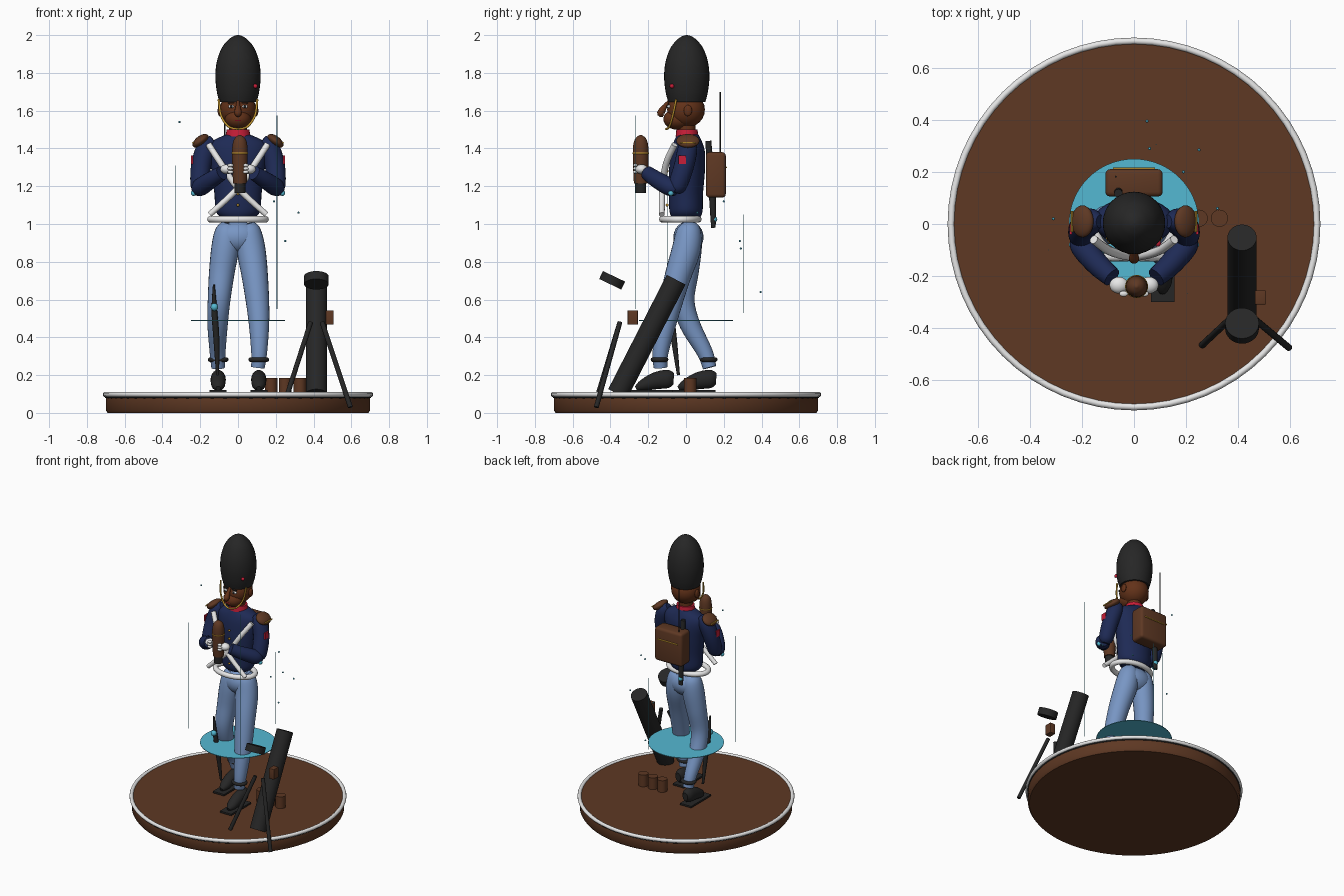
import bpy, bmesh, math
from mathutils import Vector

cube = bpy.data.objects.get("Cube")
if cube:
    bpy.data.objects.remove(cube)


def material(name, hexcode):
    def lin(i):
        c = int(hexcode[i:i + 2], 16) / 255
        return c / 12.92 if c < 0.04 else ((c + 0.055) / 1.055) ** 2.4
    m = bpy.data.materials.new(name)
    col = (lin(0), lin(2), lin(4), 1)
    m.use_nodes = True
    m.diffuse_color = col
    m.node_tree.nodes["Principled BSDF"].inputs["Base Color"].default_value = col
    return m


BROWN = material("wood_brown", "5E3823")
SKIN = material("skin_brown", "633219")
NAVY = material("coat_navy", "1E2A55")
BLUE = material("trouser_blue", "7896C4")
CYAN = material("bright_cyan", "54B8D2")
WHITE = material("strap_white", "E8E8E8")
BLACK = material("soft_black", "262626")
RED = material("collar_red", "C81E38")
GOLD = material("brass_gold", "C89A32")


def finish(bm, name, mat, smooth=True):
    bmesh.ops.recalc_face_normals(bm, faces=bm.faces)
    me = bpy.data.meshes.new(name)
    bm.to_mesh(me)
    bm.free()
    me.materials.append(mat)
    ob = bpy.data.objects.new(name, me)
    bpy.context.collection.objects.link(ob)
    if smooth:
        bpy.context.view_layer.objects.active = ob
        bpy.ops.object.select_all(action='DESELECT')
        ob.select_set(True)
        bpy.ops.object.shade_smooth_by_angle(angle=math.radians(40))
    return ob


def tube(name, mat, pts, upright=False, curve=True, n=24):
    """Loft rings along points given as (x, y, z, rx[, ry])."""
    pts = [Vector((*p, p[3])) if len(p) == 4 else Vector(p) for p in pts]
    path = []
    for i in range(len(pts) - 1):
        a, b = pts[max(i - 1, 0)], pts[i]
        c, d = pts[i + 1], pts[min(i + 2, len(pts) - 1)]
        steps = 5 if curve and len(pts) > 2 else 1
        for k in range(steps):
            t = k / steps
            path.append(b + (c - a) * (t / 2) + (a * 2 - b * 5 + c * 4 - d) * (t * t / 2)
                        + (b * 3 - a - c * 3 + d) * (t ** 3 / 2) if steps > 1 else b)
    path.append(pts[-1])
    bm = bmesh.new()
    rings = []
    up = Vector((0, 0, 1))
    for i, p in enumerate(path):
        d = Vector(path[min(i + 1, len(path) - 1)][:3]) - Vector(path[max(i - 1, 0)][:3])
        q = up.rotation_difference(up if upright else d.normalized())
        ring = []
        for k in range(n):
            a = math.tau * k / n
            off = q @ Vector((math.cos(a) * max(p[3], 0.001), math.sin(a) * max(p[4], 0.001), 0))
            ring.append(bm.verts.new(Vector(p[:3]) + off))
        rings.append(ring)
    for r, s in zip(rings, rings[1:]):
        for k in range(n):
            bm.faces.new((r[k], r[(k + 1) % n], s[(k + 1) % n], s[k]))
    bm.faces.new(rings[0][::-1])
    bm.faces.new(rings[-1])
    return finish(bm, name, mat)


def rod(name, mat, a, b, r, n=16):
    return tube(name, mat, [(*a, r), (*b, r)], n=n)


def ball(name, mat, loc, size, rot=(0, 0, 0), seg=24):
    bm = bmesh.new()
    bmesh.ops.create_uvsphere(bm, u_segments=seg, v_segments=seg // 2, radius=1)
    ob = finish(bm, name, mat)
    ob.location, ob.scale, ob.rotation_euler = loc, size, rot
    return ob


def box(name, mat, loc, size, rot=(0, 0, 0), bevel=0):
    bm = bmesh.new()
    bmesh.ops.create_cube(bm, size=1)
    bmesh.ops.scale(bm, vec=size, verts=bm.verts)
    if bevel:
        bmesh.ops.bevel(bm, geom=bm.edges[:], offset=bevel, segments=3, profile=0.5, affect='EDGES')
    ob = finish(bm, name, mat, bevel > 0)
    ob.location, ob.rotation_euler = loc, rot
    return ob


def ring(name, mat, loc, rx, ry, r):
    """Closed band running round an ellipse."""
    cu = bpy.data.curves.new(name, 'CURVE')
    cu.dimensions, cu.bevel_depth, cu.bevel_resolution = '3D', r, 3
    sp = cu.splines.new('POLY')
    n = 64
    sp.points.add(n - 1)
    for i, p in enumerate(sp.points):
        a = math.tau * i / n
        p.co = (rx * math.cos(a), ry * math.sin(a), 0, 1)
    sp.use_cyclic_u = True
    cu.materials.append(mat)
    ob = bpy.data.objects.new(name, cu)
    ob.location = loc
    bpy.context.collection.objects.link(ob)


# Display base with white rim, floating disc
tube("base", BROWN, [(0, 0, 0, .69), (0, 0, .015, .7), (0, 0, .08, .7), (0, 0, .1, .695)], curve=False, n=96)
ring("base_groove", BLACK, (0, 0, .083), .698, .698, .006)
ring("base_rim", WHITE, (0, 0, .097), .703, .703, .013)
tube("floating_disc", CYAN, [(0, 0, .487, .25), (0, 0, .491, .25)], n=64)

# Legs: left steps forward, right trails
tube("left_leg", BLUE, [(.105, -.135, .24, .036), (.112, -.135, .32, .042), (.11, -.1, .5, .056),
                        (.092, -.05, .7, .068), (.07, 0, .86, .076), (.055, .015, .96, .066), (.045, .015, 1.0, .04)])
tube("right_leg", BLUE, [(-.105, .125, .24, .036), (-.108, .1, .32, .042), (-.108, .02, .47, .054),
                         (-.1, -.015, .6, .06), (-.085, 0, .75, .068), (-.066, .01, .88, .074),
                         (-.055, .015, .96, .066), (-.045, .015, 1.0, .04)])
ball("pelvis", BLUE, (0, .013, .93), (.118, .08, .085))
for side, x, y in (("left", .11, -.14), ("right", -.105, .085)):
    tube(side + "_shoe", BLACK, [(x, y - .125, .13, .012), (x, y - .09, .145, .034, .03), (x, y - .02, .17, .04, .045),
                                 (x, y + .045, .18, .038, .048), (x, y + .075, .18, .02, .03)], n=20)
    box(side + "_sole", BLACK, (x, y - .045, .115), (.09, .23, .012))
    dy = .035 if side == "right" else 0
    ring(side + "_ankle_band", BLACK, (x, y + dy, .282), .043, .035, .012)

# Coat, collar, belts
tube("coat", NAVY, [(0, 0, 1.035, .09, .075), (0, 0, 1.07, .118, .088), (0, 0, 1.16, .125, .09), (0, .005, 1.28, .14, .095),
                    (0, .01, 1.38, .155, .09), (0, .01, 1.435, .14, .075), (0, .01, 1.475, .06, .055)], upright=True, n=32)
tube("collar", RED, [(0, .005, 1.462, .066, .06), (0, .005, 1.50, .06, .056)], n=24)
tube("neck", SKIN, [(0, .005, 1.48, .047), (0, 0, 1.56, .047)])
ring("waist_belt", WHITE, (0, -.03, 1.025), .145, .095, .018)
for s in (1, -1):
    tube("cross_belt", WHITE, [(s * -.15, -.128, 1.05, .015), (0, -.125, 1.19, .017), (s * .09, -.105, 1.32, .017),
                               (s * .155, -.06, 1.42, .017)], n=12)
for i in range(5):
    ball("coat_button", GOLD, (0, -.1, 1.1 + .06 * i), (.008,) * 3, seg=10)

# Arms, shoulder pieces and gloved hands
for s, side in ((1, "left"), (-1, "right")):
    tube(side + "_upper_arm", NAVY, [(s * .205, -.055, 1.165, .025), (s * .203, -.045, 1.2, .048),
                                     (s * .195, -.01, 1.31, .053), (s * .165, .01, 1.41, .05), (s * .13, .01, 1.445, .025)])
    tube(side + "_forearm", NAVY, [(s * .215, -.05, 1.175, .03), (s * .198, -.085, 1.195, .047),
                                   (s * .14, -.155, 1.235, .044), (s * .085, -.205, 1.27, .038)])
    ball(side + "_glove", WHITE, (s * .058, -.235, 1.29), (.036, .032, .026))
    for k in range(3):
        ball(side + "_finger", WHITE, (s * .04, -.268, 1.275 + .018 * k), (.018, .012, .009), seg=10)
    ball(side + "_epaulette", BROWN, (s * .198, .01, 1.44), (.05, .062, .026), (0, s * .65, 0))
    rod(side + "_epaulette_trim", GOLD, (s * .238, -.03, 1.43), (s * .238, .05, 1.43), .005, 8)
    box(side + "_sleeve_patch", RED, (s * .243, -.02, 1.34), (.009, .04, .045))
    ball(side + "_elbow_bead", CYAN, (s * .235, -.08, 1.163), (.015,) * 3, seg=12)

# Head and face
ball("head", SKIN, (0, 0, 1.605), (.096, .1, .095))
ball("jaw", SKIN, (0, -.045, 1.555), (.07, .075, .056))
tube("nose", SKIN, [(0, -.12, 1.572, .006), (0, -.133, 1.587, .02), (0, -.11, 1.625, .012), (0, -.09, 1.65, .008)], n=12)
ball("lips", RED, (0, -.114, 1.548), (.02, .006, .005), seg=12)
for s in (1, -1):
    ball("ear", SKIN, (s * .096, .01, 1.6), (.012, .022, .03), seg=16)
    ball("eye", WHITE, (s * .036, -.09, 1.622), (.016, .011, .009), seg=16)
    ball("pupil", BLACK, (s * .036, -.099, 1.622), (.007, .005, .008), seg=12)
    box("eyebrow", BLACK, (s * .036, -.094, 1.641), (.034, .01, .006))
    tube("chin_strap", GOLD, [(0, -.105, 1.502, .006), (s * .05, -.088, 1.516, .006), (s * .09, -.07, 1.575, .006),
                              (s * .102, -.052, 1.66, .006)], n=10)

# Tall fur hat
tube("fur_hat", BLACK, [(0, .004, 1.645, .098), (0, .004, 1.7, .112), (0, .004, 1.78, .12), (0, .004, 1.86, .112),
                        (0, .004, 1.93, .087), (0, .004, 1.975, .052), (0, .004, 1.995, .022), (0, .004, 2.0, .002)],
     upright=True, n=32)
ball("hat_badge", RED, (.092, -.075, 1.73), (.012,) * 3, seg=12)

# Knapsack, carried rifle and ramrod
box("knapsack", BROWN, (0, .158, 1.26), (.22, .105, .24), bevel=.018)
rod("knapsack_trim", GOLD, (-.08, .212, 1.3), (.08, .212, 1.3), .005, 8)
tube("rifle", BLACK, [(-.06, .145, .98, .016, .012), (-.06, .14, 1.14, .018), (-.06, .118, 1.44, .016)], n=12)
ball("rifle_bead", CYAN, (-.06, .15, 1.025), (.016,) * 3, seg=12)
rod("ramrod", BLACK, (-.07, .182, 1.35), (-.07, .182, 1.7), .004, 8)

# Shell held at the chest
tube("held_shell", BROWN, [(.01, -.24, 1.215, .036), (.01, -.24, 1.3, .04), (.01, -.24, 1.4, .041),
                           (.01, -.24, 1.45, .03), (.01, -.24, 1.472, .004)])
rod("shell_tail", BLACK, (.01, -.24, 1.165), (.01, -.24, 1.216), .029)
ring("shell_band", GOLD, (.01, -.24, 1.375), .039, .039, .005)

# Sabre at the right hip
tube("sabre", BLACK, [(-.108, -.04, .2, .008), (-.115, -.065, .4, .016), (-.125, -.083, .54, .015),
                      (-.128, -.095, .68, .005)], n=12)
ball("sabre_bead", CYAN, (-.125, -.1, .56), (.02,) * 3, seg=16)

# Leaning launch tube, loose muzzle disc, two legs and sight box
rod("launch_tube", BLACK, (.415, -.362, .1), (.415, -.052, .705), .056, 32)
rod("muzzle_disc", BLACK, (.415, -.401, .681), (.415, -.381, .723), .065, 32)
rod("tube_leg_left", BLACK, (.595, -.475, .03), (.445, -.35, .48), .013)
rod("tube_leg_right", BLACK, (.262, -.465, .1), (.385, -.35, .48), .013)
box("sight_box", BROWN, (.485, -.282, .505), (.042, .055, .075), bevel=.004)

# Row of spare charges
for x in (.175, .25, .328):
    rod("charge", BROWN, (x, .022, .1), (x, .022, .185), .033, 24)

# Fine hanging threads and loose droplets
for x, y, lo, hi in ((-.33, -.1, .54, 1.31), (.206, -.266, .55, 1.575), (.085, .305, .53, 1.05)):
    rod("thread", CYAN, (x, y, lo), (x, y, hi), .0018, 6)
for x, y, z in ((-.31, .02, 1.54), (.19, .2, 1.12), (.32, .06, 1.06), (.25, .285, .91), (.06, .29, .87), (.05, .395, .64)):
    ball("droplet", CYAN, (x, y, z), (.006,) * 3, seg=8)
